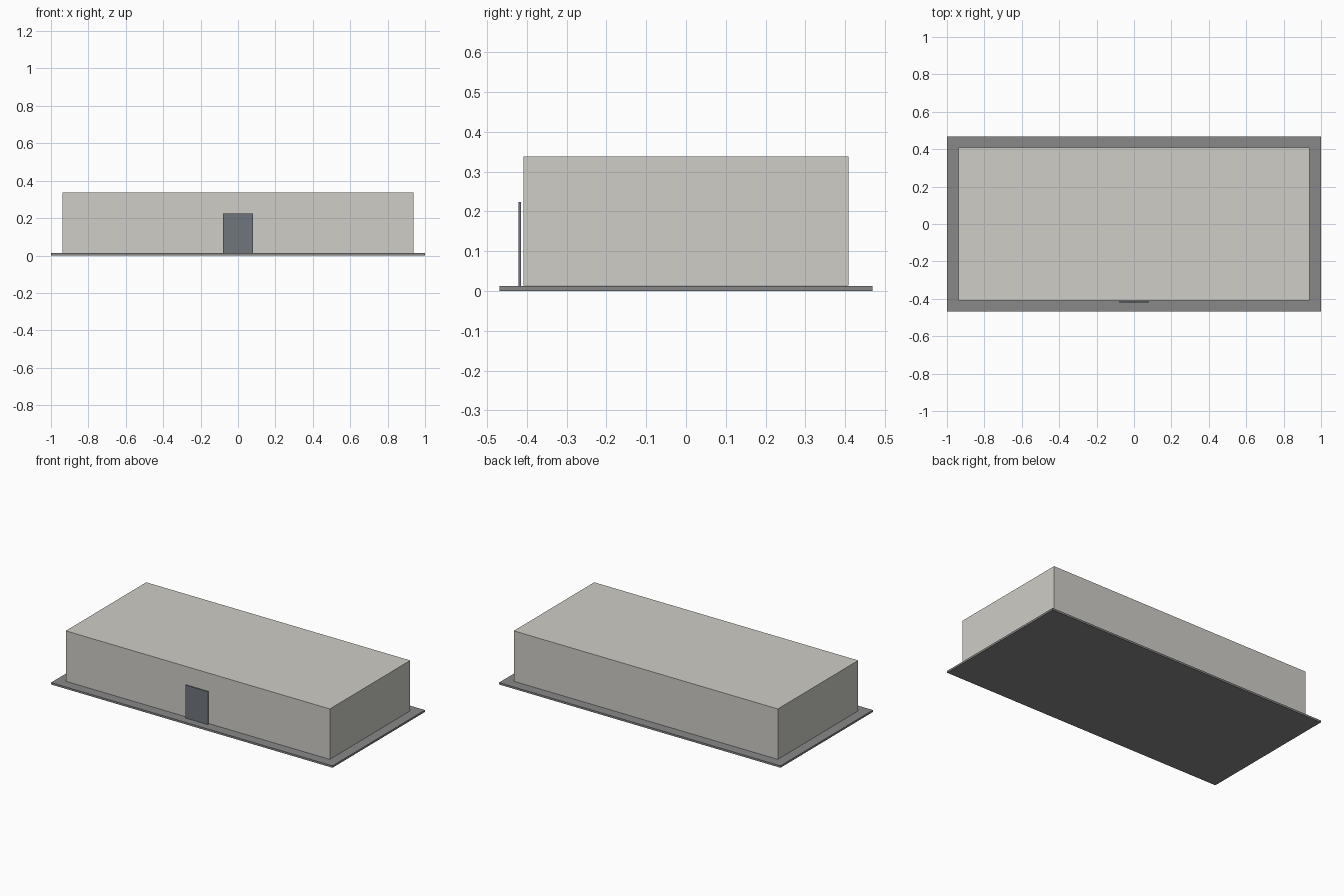
import bpy

if "Cube" in bpy.data.objects:
    bpy.data.objects.remove(bpy.data.objects["Cube"])


def material(name, color):
    mat = bpy.data.materials.new(name)
    mat.diffuse_color = (*color, 1)
    mat.use_nodes = True
    mat.node_tree.nodes["Principled BSDF"].inputs["Base Color"].default_value = mat.diffuse_color
    return mat


def box(name, lo, hi, mat=None):
    center = [(a + b) / 2 for a, b in zip(lo, hi)]
    bpy.ops.mesh.primitive_cube_add(size=1, location=center)
    ob = bpy.context.object
    ob.name = name
    ob.scale = [b - a for a, b in zip(lo, hi)]
    bpy.ops.object.transform_apply(location=False, rotation=False, scale=True)
    if mat:
        ob.data.materials.append(mat)
    return ob


# Ground slab
box("foundation_slab", (-1, -0.469, 0), (1, 0.469, 0.0125),
    material("slab_grey", (0.25, 0.25, 0.25)))

# Main block with flat roof
box("building_block", (-0.938, -0.408, 0.014), (0.938, 0.408, 0.338),
    material("warm_concrete", (0.62, 0.61, 0.57)))

# Door panel standing just off the front wall
box("front_door", (-0.08, -0.421, 0.0125), (0.08, -0.414, 0.224),
    material("door_slate", (0.16, 0.18, 0.20)))
